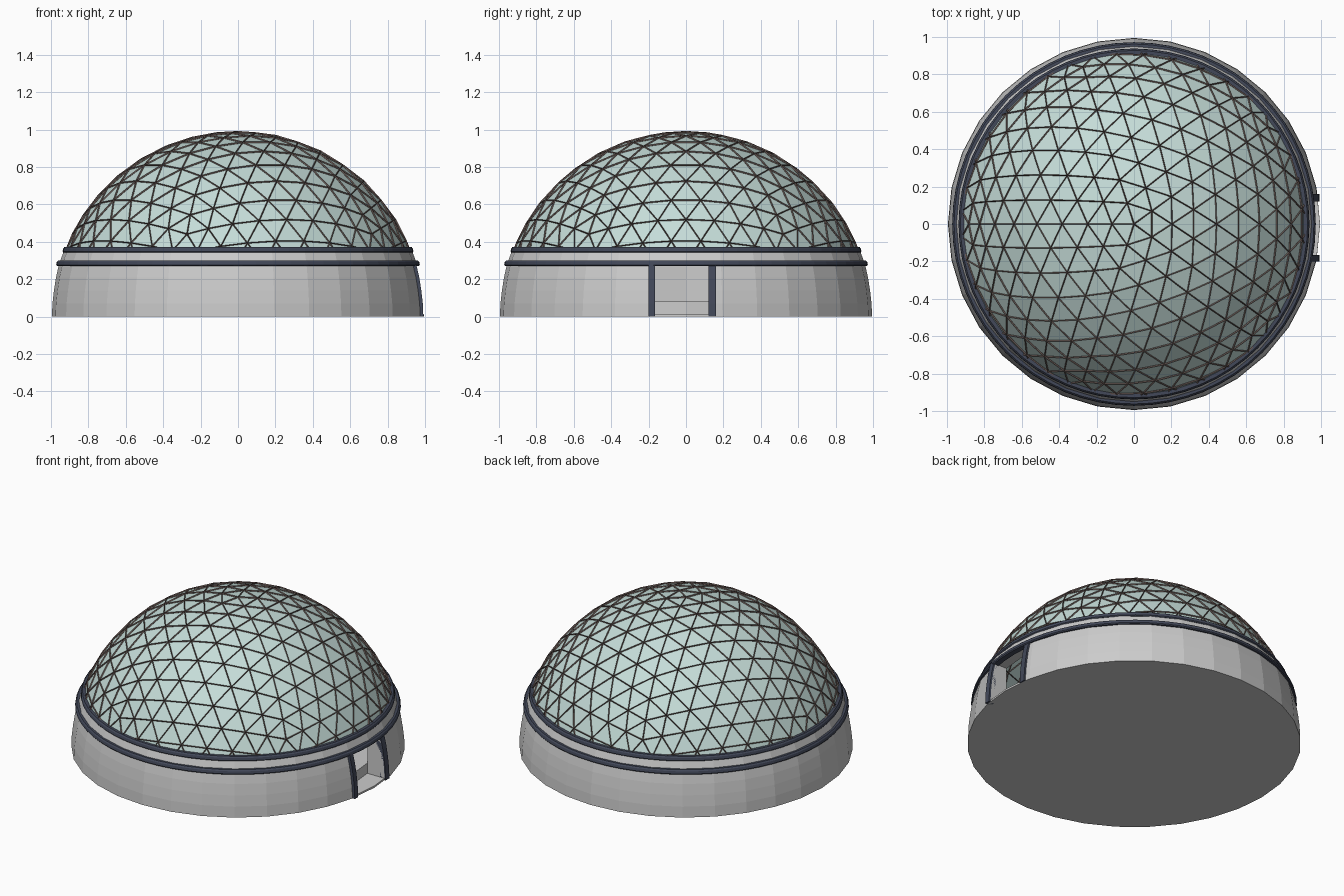
import bpy, bmesh, math
from mathutils import Matrix

if "Cube" in bpy.data.objects:
    bpy.data.objects.remove(bpy.data.objects["Cube"])


def material(name, rgb):
    m = bpy.data.materials.new(name)
    m.diffuse_color = (*rgb, 1)
    m.use_nodes = True
    m.node_tree.nodes["Principled BSDF"].inputs["Base Color"].default_value = m.diffuse_color
    return m


def make_object(name, bm, mat=None):
    bmesh.ops.recalc_face_normals(bm, faces=bm.faces[:])
    me = bpy.data.meshes.new(name)
    bm.to_mesh(me)
    bm.free()
    ob = bpy.data.objects.new(name, me)
    bpy.context.collection.objects.link(ob)
    if mat:
        me.materials.append(mat)
    return ob


def lathe(name, profile, segments, mat=None):
    """Closed (r, z) profile turned around z."""
    bm = bmesh.new()
    rings = []
    for i in range(segments):
        a = 2 * math.pi * i / segments
        rings.append([bm.verts.new((r * math.cos(a), r * math.sin(a), z)) for r, z in profile])
    n = len(profile)
    for i in range(segments):
        p, q = rings[i], rings[(i + 1) % segments]
        for j in range(n):
            k = (j + 1) % n
            bm.faces.new((p[j], q[j], q[k], p[k]))
    return make_object(name, bm, mat)


def box(name, x0, x1, y0, y1, z0, z1, mat=None):
    bm = bmesh.new()
    bmesh.ops.create_cube(bm, size=1)
    for v in bm.verts:
        v.co = ((x0 + x1) / 2 + v.co.x * (x1 - x0),
                (y0 + y1) / 2 + v.co.y * (y1 - y0),
                (z0 + z1) / 2 + v.co.z * (z1 - z0))
    return make_object(name, bm, mat)


def dome(name, radius, cut_z, mat):
    """Geodesic cap above cut_z."""
    bm = bmesh.new()
    bmesh.ops.create_icosphere(bm, subdivisions=4, radius=radius,
                               matrix=Matrix.Rotation(math.pi, 4, 'Z'))
    bmesh.ops.bisect_plane(bm, geom=bm.verts[:] + bm.edges[:] + bm.faces[:],
                           plane_co=(0, 0, cut_z), plane_no=(0, 0, 1), clear_inner=True)
    return make_object(name, bm, mat)


glass = material("pale_glass", (0.56, 0.72, 0.69))
bronze = material("strut_bronze", (0.14, 0.10, 0.09))
navy = material("navy_trim", (0.055, 0.065, 0.10))

# thick curved wall with doorway cut through it
outer = [(0.995, 0), (0.992, 0.07), (0.984, 0.14), (0.973, 0.21), (0.957, 0.28), (0.928, 0.36)]
wall = lathe("base_wall", outer + [(0.87, 0.36), (0.87, 0)], 32)
cutter = box("doorway_cutter", 0.75, 1.2, -0.165, 0.12, 0.012, 0.275)
cutter.hide_render = True
cut = wall.modifiers.new("doorway", 'BOOLEAN')
cut.operation = 'DIFFERENCE'
cut.solver = 'EXACT'
cut.object = cutter
bpy.context.view_layer.objects.active = wall
bpy.ops.object.modifier_apply(modifier=cut.name)
bpy.data.objects.remove(cutter)

# raised interior floor
bm = bmesh.new()
bmesh.ops.create_cone(bm, cap_ends=True, segments=32, radius1=0.87, radius2=0.87, depth=0.08,
                      matrix=Matrix.Translation((0, 0, 0.04)))
make_object("inner_floor", bm)

# trim rings, chamfered on the outside
for name, r, z in (("lower_trim_ring", 0.972, 0.27), ("upper_trim_ring", 0.938, 0.342)):
    lathe(name, [(r - 0.04, z), (r - 0.005, z), (r, z + 0.006), (r - 0.003, z + 0.022),
                 (r - 0.01, z + 0.03), (r - 0.04, z + 0.03)], 64, navy)

# door posts following the wall curve
for name, y0, y1 in (("left_door_post", -0.2, -0.165), ("right_door_post", 0.12, 0.16)):
    bm = bmesh.new()
    shift = -0.004
    pts = [(r + shift, z) for r, z in outer[:5]]
    pts += [(r - 0.04, z) for r, z in reversed(pts)]
    sides = [[bm.verts.new((x, y, z)) for x, z in pts] for y in (y0, y1)]
    n = len(pts)
    for s in sides:
        bm.faces.new(s)
    for j in range(n):
        k = (j + 1) % n
        bm.faces.new((sides[0][j], sides[0][k], sides[1][k], sides[1][j]))
    make_object(name, bm, navy)

# glazed geodesic dome
dome("dome_glass", 0.985, 0.345, glass)

# struts along every panel edge
struts = dome("dome_struts", 0.986, 0.345, bronze)
wire = struts.modifiers.new("struts", 'WIREFRAME')
wire.thickness = 0.013
wire.offset = 0
wire.use_even_offset = False
wire.use_boundary = True
